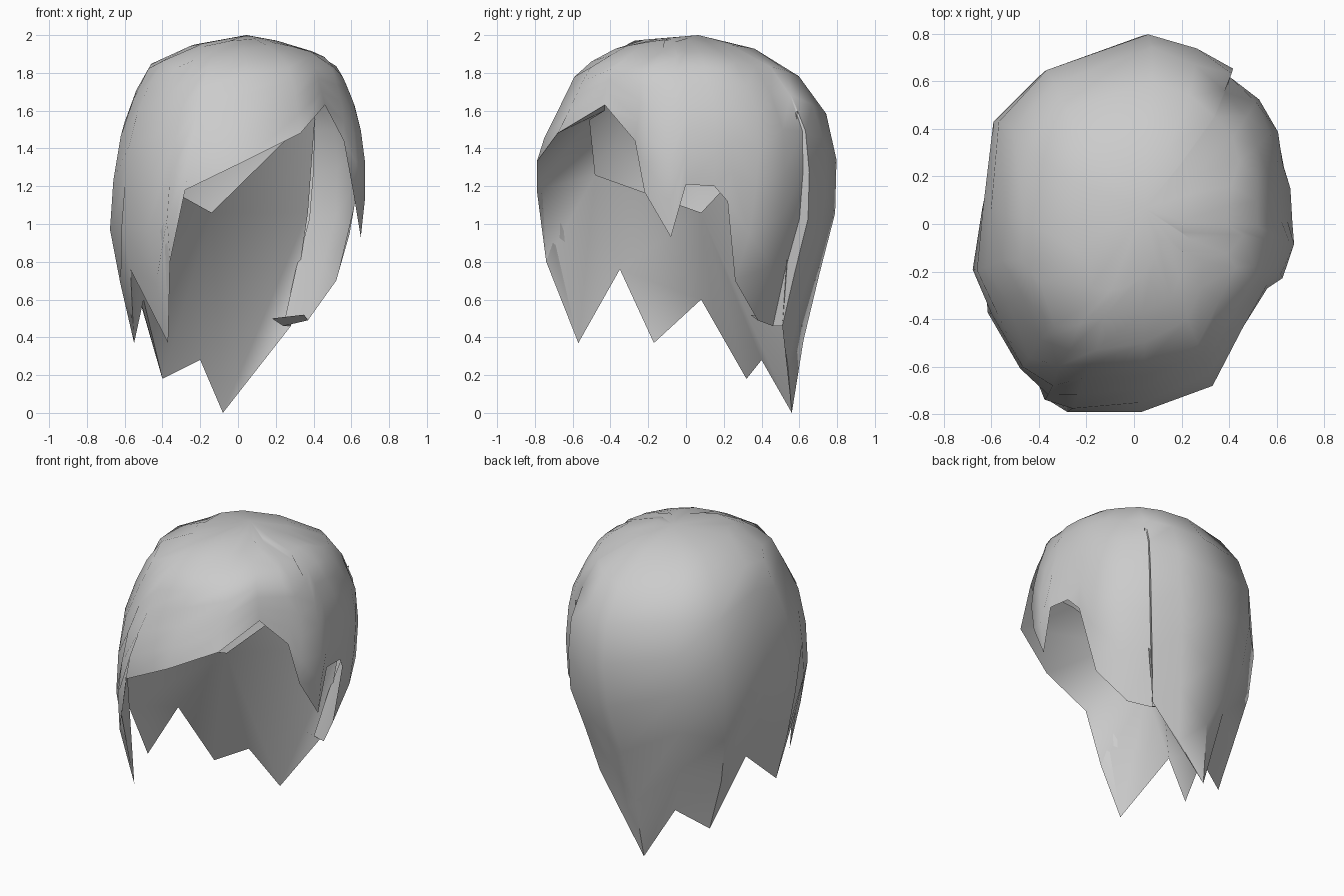
import bpy, bmesh, math
from mathutils import Vector

cube = bpy.data.objects.get("Cube")
if cube:
    bpy.data.objects.remove(cube, do_unlink=True)

mat = bpy.data.materials.new("hair grey")
mat.use_nodes = True
GREY = (0.6, 0.6, 0.6, 1)
mat.diffuse_color = GREY
mat.node_tree.nodes["Principled BSDF"].inputs["Base Color"].default_value = GREY

# Head sections: z, x min, x max, y min, y max
SECTIONS = [
    (2.00, 0.04, 0.05, 0.06, 0.07), (1.97, -0.16, 0.21, -0.29, 0.22),
    (1.90, -0.41, 0.44, -0.43, 0.46), (1.82, -0.49, 0.54, -0.57, 0.57),
    (1.60, -0.60, 0.63, -0.67, 0.74), (1.38, -0.665, 0.67, -0.77, 0.80),
    (1.00, -0.71, 0.66, -0.75, 0.79), (0.55, -0.63, 0.50, -0.65, 0.65),
    (0.00, -0.50, 0.40, -0.50, 0.56)]

# Hairline, from the tucked side panel clockwise to the loose back layer
HAIRLINE = [Vector(p) for p in [
    (0.24, 0.46, 0.46), (0.37, 0.38, 0.49), (0.52, 0.26, 0.70),      # side panel
    (0.62, 0.22, 1.12), (0.65, 0.15, 1.20), (0.66, 0.00, 1.21),      # ear gap
    (0.65, -0.08, 0.93), (0.61, -0.22, 1.17), (0.56, -0.27, 1.44),   # sideburn
    (0.46, -0.43, 1.63), (0.33, -0.68, 1.48), (0.03, -0.79, 1.33),   # parting
    (-0.28, -0.79, 1.18), (-0.36, -0.74, 0.80), (-0.37, -0.57, 0.37),  # fringe
    (-0.57, -0.35, 0.76), (-0.55, -0.17, 0.37), (-0.50, 0.08, 0.60),
    (-0.40, 0.32, 0.18), (-0.20, 0.40, 0.28), (-0.08, 0.56, 0.00),   # back points
    (0.10, 0.54, 0.24), (0.28, 0.51, 0.46)]]
# Where some columns cross the widest part of the head
AIM = {0: (0.43, 0.67), 1: (0.54, 0.55), 2: (0.61, 0.42), 3: (0.64, 0.28),
       13: (-0.40, -0.71), 14: (-0.51, -0.60), 15: (-0.59, -0.36),
       16: (-0.64, -0.18), 17: (-0.67, 0.04), 18: (-0.59, 0.42),
       19: (-0.40, 0.64), 20: (0.06, 0.80), 21: (0.26, 0.74), 22: (0.43, 0.68)}
ROWS = 8


def section(z):
    """Centre and radii of the head at height z."""
    for a, b in zip(SECTIONS, SECTIONS[1:]):
        if z >= b[0]:
            t = (z - a[0]) / (b[0] - a[0])
            x0, x1, y0, y1 = (p + (q - p) * t for p, q in zip(a[1:], b[1:]))
            return (x0 + x1) / 2, (y0 + y1) / 2, (x1 - x0) / 2, (y1 - y0) / 2


def shell(angle, z):
    """Point on the rounded head at an angle and height."""
    cx, cy, rx, ry = section(z)
    c, s = math.cos(angle), math.sin(angle)
    r = (abs(c) ** 2.2 + abs(s) ** 2.2) ** (-1 / 2.2)
    return Vector((cx + rx * r * c, cy + ry * r * s, z))


def column(i, end):
    """Points running from the crown down to one hairline point."""
    x, y = AIM.get(i, end.xy)
    cx, cy, rx, ry = section(1.2 if i in AIM else end.z)
    angle = math.atan2((y - cy) / ry, (x - cx) / rx)
    miss = end - shell(angle, end.z)
    tuck = 0.035 if i == 0 else 0
    points = []
    for j in range(1, ROWS + 1):
        u = j / ROWS
        p = shell(angle, 2 - (2 - end.z) * u ** 1.6) + miss * u ** 3
        k = 1 - tuck * max(0, min(1, (u - 0.42) * 4)) * (j < ROWS)
        points.append(Vector((p.x * k, p.y * k, p.z)))
    return points


def finish(name, bm, angle):
    mesh = bpy.data.meshes.new(name)
    bm.to_mesh(mesh)
    bm.free()
    ob = bpy.data.objects.new(name, mesh)
    bpy.context.collection.objects.link(ob)
    mesh.materials.append(mat)
    bpy.ops.object.select_all(action='DESELECT')
    ob.select_set(True)
    bpy.context.view_layer.objects.active = ob
    bpy.ops.object.shade_smooth_by_angle(angle=math.radians(angle))


# Outer hair shell; the last strip folds from the back layer in to the side panel
bm = bmesh.new()
crown = bm.verts.new((0.045, 0.065, 2))
cols = [[bm.verts.new(p) for p in column(i, e)] for i, e in enumerate(HAIRLINE)]
for a, b in zip(cols, cols[1:] + cols[:1]):
    bm.faces.new((crown, b[0], a[0]))
    for j in range(ROWS - 1):
        bm.faces.new((a[j], b[j], b[j + 1], a[j + 1]))
finish("hair_shell", bm, 50)

# Inner lining, leaning from the hairline up to an open rim inside the hair
RIM = {"part": (0.12, -0.43, 1.60), "brow": (-0.33, -0.51, 1.55),
       "temple": (-0.50, -0.48, 1.26), "nape": (-0.14, 0.08, 1.06),
       "seam": (0.41, 0.59, 1.60), "low": (0.37, 0.55, 1.06)}
LINING = [(9, 10, "part"), (10, 11, "brow", "part"), (11, 12, "brow"),
          (12, "temple", "brow"), (12, 13, "temple"), (13, 14, "temple"),
          (14, 15, "temple"), (15, "nape", "temple"), (15, 17, "nape"),
          (15, 16, 17), (17, 18, "nape"), (18, 19, "nape"), (19, 20, "nape"),
          (20, "low", "nape"), ("low", "seam", "nape"), (20, 22, "low")]
bm = bmesh.new()
verts = {i: bm.verts.new(p) for i, p in enumerate(HAIRLINE) if i >= 9 and i != 21}
verts.update({n: bm.verts.new(p) for n, p in RIM.items()})
for face in LINING:
    bm.faces.new([verts[n] for n in face])
finish("inner_lining", bm, 85)

# Small turned-in hem under the side panel
bm = bmesh.new()
bm.faces.new([bm.verts.new(p) for p in
              [HAIRLINE[0], HAIRLINE[1], (0.35, 0.34, 0.52), (0.18, 0.43, 0.50)]])
finish("panel_hem", bm, 50)
